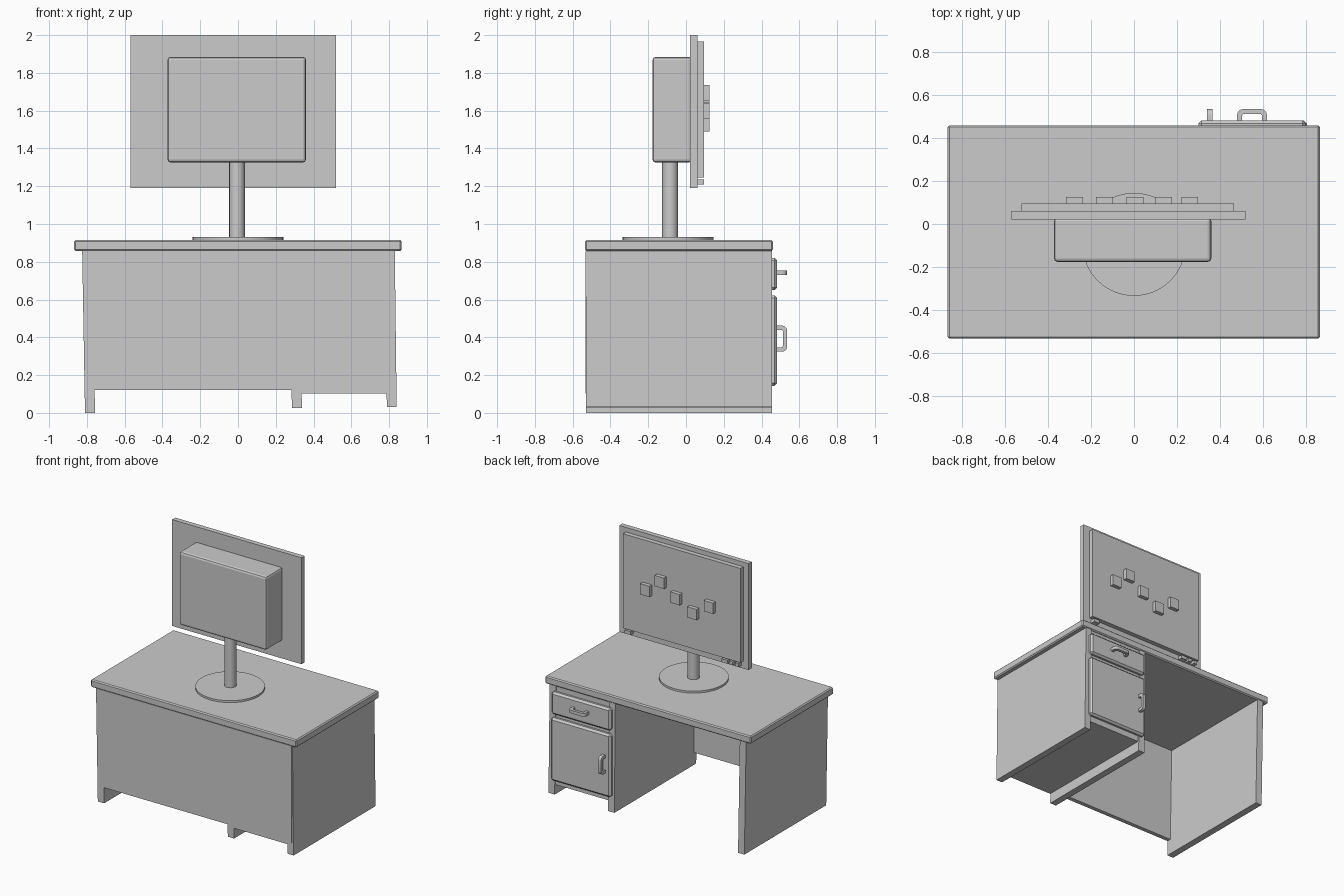
import bpy, bmesh
from math import sin, cos, pi
from mathutils import Vector

if "Cube" in bpy.data.objects:
    bpy.data.objects.remove(bpy.data.objects["Cube"])


def finish(name, bm, bevel=0, segments=1, smooth=False):
    bmesh.ops.recalc_face_normals(bm, faces=bm.faces[:])
    mesh = bpy.data.meshes.new(name)
    bm.to_mesh(mesh)
    bm.free()
    ob = bpy.data.objects.new(name, mesh)
    bpy.context.collection.objects.link(ob)
    if bevel:
        mod = ob.modifiers.new("bevel", 'BEVEL')
        mod.width, mod.segments = bevel, segments
    if smooth:
        bpy.ops.object.select_all(action='DESELECT')
        bpy.context.view_layer.objects.active = ob
        ob.select_set(True)
        bpy.ops.object.shade_smooth_by_angle()
    return ob


def prism(name, pts, offset, **kw):
    bm = bmesh.new()
    face = bm.faces.new([bm.verts.new(p) for p in pts])
    ext = bmesh.ops.extrude_face_region(bm, geom=[face])
    verts = [v for v in ext["geom"] if isinstance(v, bmesh.types.BMVert)]
    bmesh.ops.translate(bm, vec=Vector(offset), verts=verts)
    return finish(name, bm, **kw)


def box(name, x, y, z, **kw):
    pts = [(x[0], y[0], z[0]), (x[1], y[0], z[0]), (x[1], y[0], z[1]), (x[0], y[0], z[1])]
    return prism(name, pts, (0, y[1] - y[0], 0), **kw)


def cylinder(name, centre, r, z, sides):
    pts = [(centre[0] + r * cos(2 * pi * i / sides), centre[1] + r * sin(2 * pi * i / sides), z[0])
           for i in range(sides)]
    return prism(name, pts, (0, 0, z[1] - z[0]), smooth=True)


def leg(name, bottom, top, foot):
    # side panel leaning very slightly
    pts = [(bottom[0], -0.53, foot), (bottom[1], -0.53, foot), (top[1], -0.53, 0.86), (top[0], -0.53, 0.86)]
    prism(name, pts, (0, 0.985, 0))


def handle(name, centre, vertical):
    # C-shaped outline: outer arc corners, then the inner ones reversed
    def arch(half, height, r):
        pts = [(-half, 0)]
        for cx, start in ((-half + r, pi), (half - r, pi / 2)):
            pts += [(cx + r * cos(start - k * pi / 8), height - r + r * sin(start - k * pi / 8))
                    for k in range(5)]
        return pts + [(half, 0)]
    outline = arch(0.069, 0.056, 0.026) + arch(0.046, 0.034, 0.01)[::-1]
    cx, cy, cz = centre
    if vertical:
        prism(name, [(cx - 0.012, cy + v, cz + u) for u, v in outline], (0.024, 0, 0), smooth=True)
    else:
        prism(name, [(cx + u, cy + v, cz - 0.012) for u, v in outline], (0, 0, 0.024), smooth=True)


# Desk
box("desk_top", (-0.868, 0.866), (-0.534, 0.46), (0.857, 0.915), bevel=0.008)
leg("left_side_panel", (-0.81, -0.757), (-0.825, -0.772), 0.0)
leg("middle_side_panel", (0.285, 0.338), (0.277, 0.33), 0.025)
leg("right_side_panel", (0.788, 0.84), (0.778, 0.83), 0.03)
box("front_panel", (-0.81, 0.825), (-0.532, -0.5), (0.12, 0.86))

# Cabinet with drawer and door facing the sitter
box("cabinet_body", (0.31, 0.8), (-0.531, 0.447), (0.103, 0.86))
box("drawer_front", (0.3, 0.8), (0.44, 0.483), (0.65, 0.82), bevel=0.014)
box("cabinet_door", (0.3, 0.805), (0.44, 0.483), (0.143, 0.622), bevel=0.014)
handle("drawer_handle", (0.55, 0.479, 0.743), False)
handle("door_handle", (0.353, 0.479, 0.393), True)

# Monitor stand
cylinder("stand_base", (0, -0.095), 0.24, (0.913, 0.93), 64)
cylinder("stand_pole", (-0.005, -0.084), 0.042, (0.925, 1.36), 16)

# Monitor
box("monitor_housing", (-0.373, 0.36), (-0.177, 0.03), (1.325, 1.885), bevel=0.017, segments=2)
box("monitor_frame", (-0.57, 0.52), (0.022, 0.06), (1.19, 2.0))
box("screen", (-0.525, 0.466), (0.055, 0.095), (1.247, 1.965))

# Raised tiles on the screen
for i, (x, z) in enumerate([(0.26, 1.6), (0.137, 1.695), (0.005, 1.605), (-0.137, 1.53), (-0.277, 1.615)]):
    box(f"screen_tile_{i + 1}", (x - 0.039, x + 0.039), (0.09, 0.125), (z - 0.041, z + 0.041))

# Buttons under the screen
for i, (x, w) in enumerate([(0.425, 0.025), (-0.39, 0.025), (-0.445, 0.015), (-0.495, 0.015)]):
    box(f"monitor_button_{i + 1}", (x - w, x + w), (0.055, 0.095), (1.21, 1.236))
